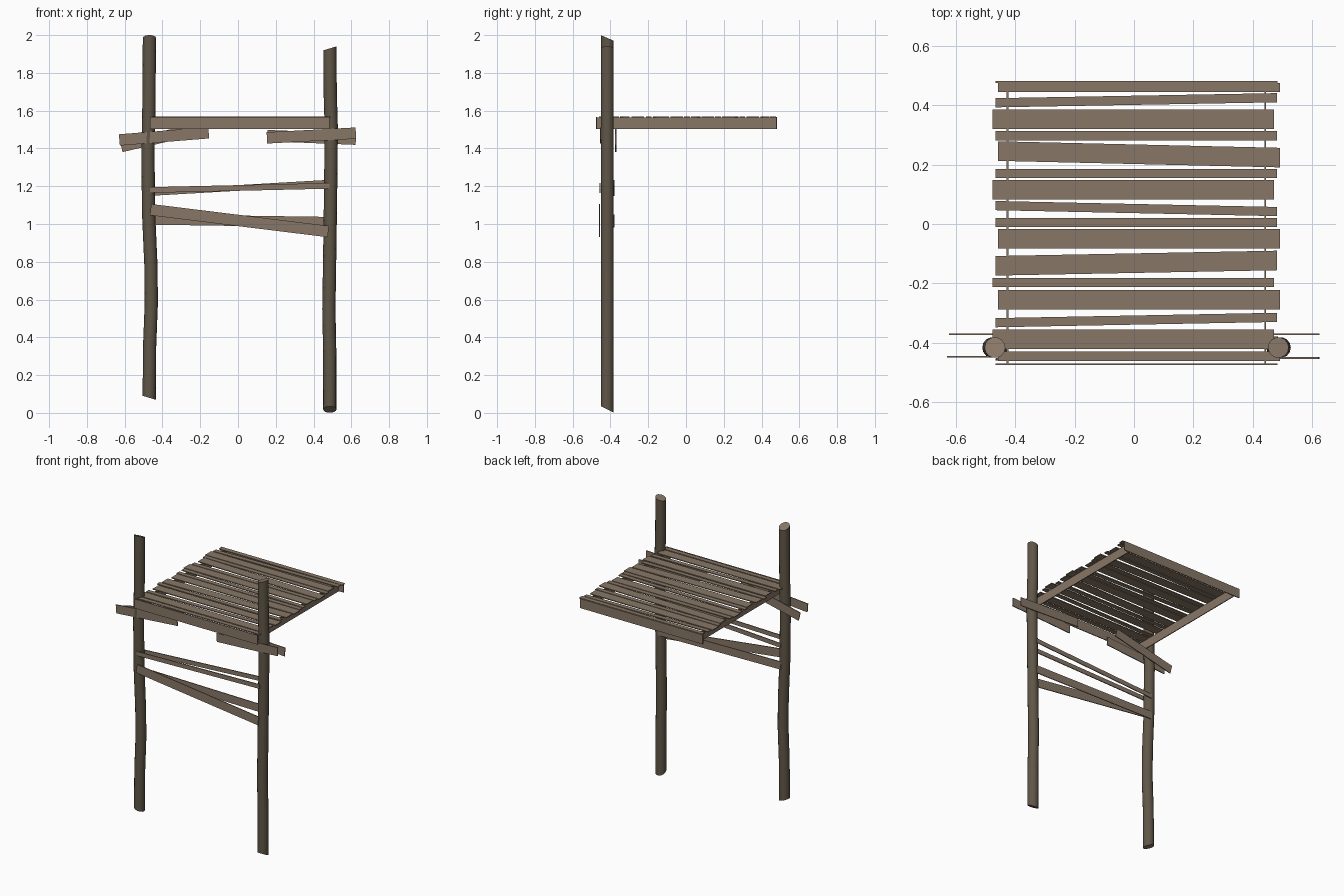
import bpy, bmesh, math
from mathutils import Vector

if "Cube" in bpy.data.objects:
    bpy.data.objects.remove(bpy.data.objects["Cube"])


def material(name, rgb):
    m = bpy.data.materials.new(name)
    m.diffuse_color = (*rgb, 1)
    m.use_nodes = True
    m.node_tree.nodes["Principled BSDF"].inputs["Base Color"].default_value = m.diffuse_color
    return m


PLANK = material("weathered plank", (0.245, 0.185, 0.135))
POST = material("dark post wood", (0.115, 0.093, 0.063))


def finish(name, bm, mats):
    bmesh.ops.recalc_face_normals(bm, faces=bm.faces[:])
    me = bpy.data.meshes.new(name)
    bm.to_mesh(me)
    bm.free()
    for m in mats:
        me.materials.append(m)
    ob = bpy.data.objects.new(name, me)
    bpy.context.collection.objects.link(ob)
    return ob


def plate(name, corners, offset):
    """Thin board: a four-corner outline pushed along offset."""
    bm = bmesh.new()
    a = [bm.verts.new(c) for c in corners]
    b = [bm.verts.new(Vector(c) + Vector(offset)) for c in corners]
    bm.faces.new(a)
    bm.faces.new(b)
    for i in range(4):
        j = (i + 1) % 4
        bm.faces.new((a[i], a[j], b[j], b[i]))
    return finish(name, bm, [PLANK])


def rail(name, y, p, q, h):
    """Board in the x-z plane with centreline p to q and height h."""
    p, q = Vector(p), Vector(q)
    d = (q - p).normalized()
    n = Vector((-d.y, d.x)) * h / 2
    pts = [(v.x, y - 0.003, v.y) for v in (p - n, q - n, q + n, p + n)]
    return plate(name, pts, (0, 0.006, 0))


def post(name, path, r, bottom, top, sides=14):
    """Bent log; bottom and top give the slope of each end cut in x and y."""
    bm = bmesh.new()
    rings = []
    for k, (x, y, z) in enumerate(path):
        sx, sy = bottom if k == 0 else top if k == len(path) - 1 else (0, 0)
        ring = []
        for i in range(sides):
            t = math.tau * i / sides
            dx, dy = r * math.cos(t), r * math.sin(t)
            ring.append(bm.verts.new((x + dx, y + dy, z + sx * dx + sy * dy)))
        rings.append(ring)
    for lo, hi in zip(rings, rings[1:]):
        for i in range(sides):
            j = (i + 1) % sides
            bm.faces.new((lo[i], lo[j], hi[j], hi[i])).smooth = True
    for ring in (rings[0], rings[-1]):
        bm.faces.new(ring).material_index = 1
    return finish(name, bm, [POST, PLANK])


# Two crooked posts
Y = -0.417
post("left_post", [(-0.470, Y, 0.08), (-0.468, Y, 0.35), (-0.459, Y, 0.58), (-0.461, Y, 0.78),
                   (-0.473, Y, 1.05), (-0.477, Y, 1.38), (-0.472, Y, 1.6), (-0.469, Y, 1.985)],
     0.035, (-0.3, 0), (0, -0.43))
post("right_post", [(0.486, Y, 0.018), (0.486, Y, 0.3), (0.481, Y, 0.55), (0.485, Y, 0.8),
                    (0.490, Y, 1.15), (0.494, Y, 1.5), (0.488, Y, 1.7), (0.487, Y, 1.93)],
     0.035, (0, -0.5), (0.3, 0))

# Roof slats: x shift, centre y at left end, centre y at right end, width
slats = [
    (1, 0.460, 0.460, 0.031), (0, 0.409, 0.426, 0.031), (-1, 0.353, 0.353, 0.066),
    (0, 0.298, 0.298, 0.031), (1, 0.246, 0.224, 0.066), (0, 0.170, 0.170, 0.031),
    (-1, 0.116, 0.116, 0.066), (0, 0.062, 0.042, 0.031), (0, 0.005, 0.005, 0.031),
    (1, -0.050, -0.050, 0.066), (0, -0.141, -0.123, 0.066), (-1, -0.197, -0.197, 0.031),
    (1, -0.256, -0.256, 0.066), (0, -0.333, -0.315, 0.031), (-1, -0.389, -0.389, 0.066),
    (1, -0.446, -0.446, 0.031),
]
for i, (s, yl, yr, w) in enumerate(slats):
    x0, x1, z = -0.468 + s * 0.01, 0.483 + s * 0.01, 1.564
    plate(f"roof_slat_{i + 1}", [(x0, yl - w / 2, z), (x1, yr - w / 2, z),
                                 (x1, yr + w / 2, z), (x0, yl + w / 2, z)], (0, 0, 0.006))

# Roof frame boards
rail("roof_front_board", -0.473, (-0.467, 1.535), (0.484, 1.535), 0.065)
rail("roof_back_board", 0.479, (-0.467, 1.535), (0.484, 1.535), 0.065)
for name, x in (("roof_left_board", -0.427), ("roof_right_board", 0.443)):
    plate(name, [(x - 0.003, -0.473, 1.502), (x - 0.003, 0.478, 1.502),
                 (x - 0.003, 0.478, 1.565), (x - 0.003, -0.473, 1.565)], (0.006, 0, 0))

# Short supports nailed across each post
rail("left_support_front", -0.448, (-0.628, 1.445), (-0.155, 1.483), 0.06)
rail("left_support_back", -0.372, (-0.618, 1.41), (-0.165, 1.515), 0.06)
rail("right_support_front", -0.452, (0.153, 1.456), (0.624, 1.481), 0.06)
rail("right_support_back", -0.372, (0.155, 1.468), (0.624, 1.449), 0.06)

# Cross rails between the posts
rail("upper_rail_front", -0.455, (-0.465, 1.180), (0.485, 1.202), 0.03)
rail("upper_rail_back", -0.382, (-0.465, 1.164), (0.485, 1.219), 0.03)
rail("lower_rail_front", -0.457, (-0.463, 1.076), (0.478, 0.960), 0.06)
rail("lower_rail_back", -0.382, (-0.465, 1.024), (0.485, 1.010), 0.055)
